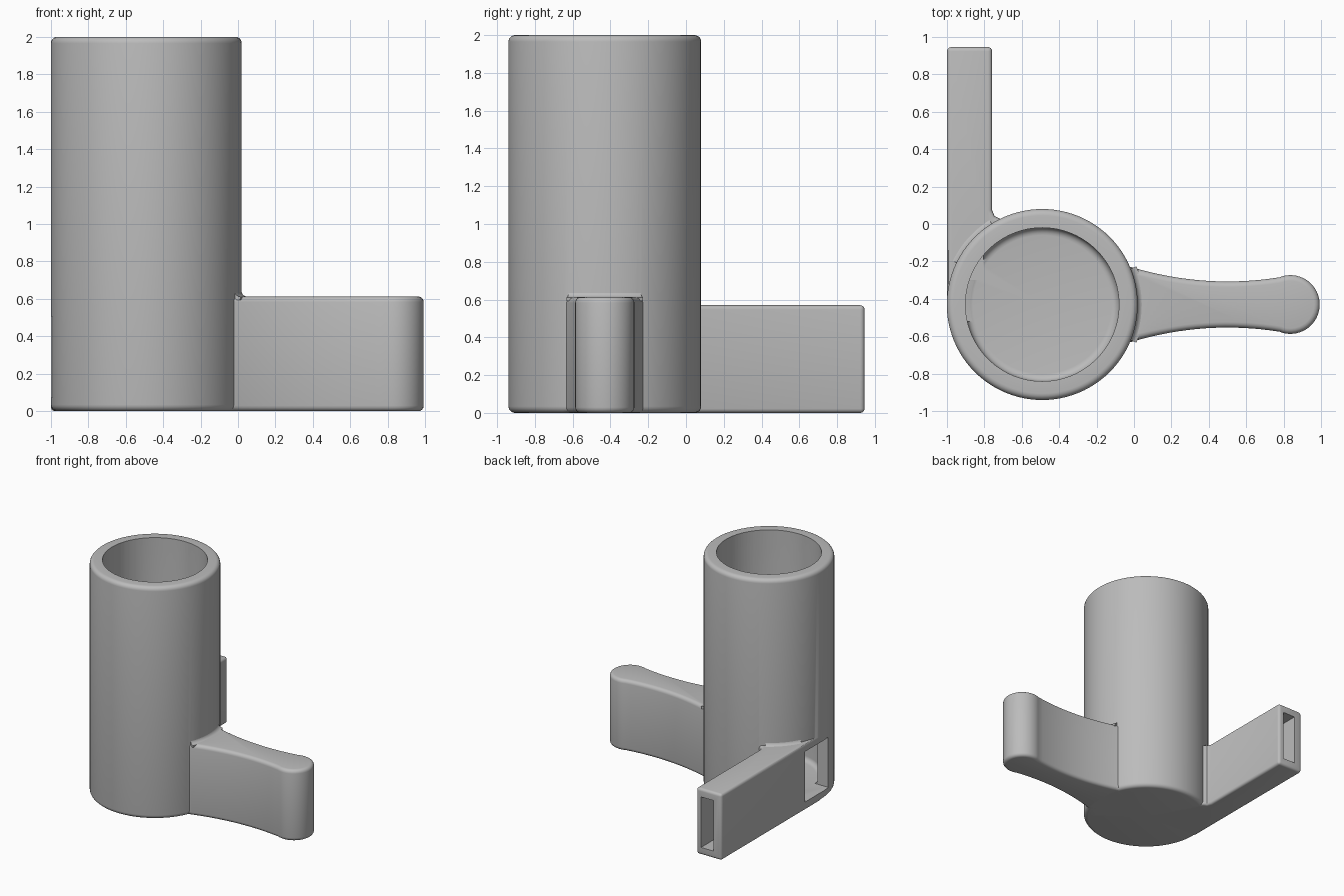
import bpy, bmesh, math
from mathutils import Matrix, Vector

cube = bpy.data.objects.get("Cube")
if cube:
    bpy.data.objects.remove(cube, do_unlink=True)

grey = bpy.data.materials.new("plain grey")
grey.use_nodes = True
grey.diffuse_color = (0.5, 0.5, 0.5, 1)
grey.node_tree.nodes["Principled BSDF"].inputs["Base Color"].default_value = (0.5, 0.5, 0.5, 1)

CX, CY, R, BORE = -0.49, -0.43, 0.51, 0.41


def finish(name, bm):
    bmesh.ops.remove_doubles(bm, verts=bm.verts, dist=1e-5)
    bmesh.ops.recalc_face_normals(bm, faces=bm.faces)
    mesh = bpy.data.meshes.new(name)
    bm.to_mesh(mesh)
    bm.free()
    mesh.materials.append(grey)
    ob = bpy.data.objects.new(name, mesh)
    bpy.context.collection.objects.link(ob)
    return ob


def lathe(name, profile, steps=96, start=0, sweep=360):
    """Turn a (radius, height) profile round the barrel axis."""
    bm = bmesh.new()
    turn = Matrix.Rotation(math.radians(start), 3, 'Z')
    axis = Vector((CX, CY, 0))
    vs = [bm.verts.new(axis + turn @ Vector((r, 0, z))) for r, z in profile]
    closed = sweep < 360
    geom = vs + [bm.edges.new(p) for p in zip(vs, vs[1:])]
    if closed:
        geom += [bm.edges.new((vs[-1], vs[0])), bm.faces.new(vs)]
    bmesh.ops.spin(bm, geom=geom, cent=axis, axis=(0, 0, 1),
                   angle=math.radians(sweep), steps=steps)
    return finish(name, bm)


def extrude(name, outline, z0, z1, round_edges=0):
    """Raise an outline and round its sharp edges."""
    bm = bmesh.new()
    base = bm.faces.new([bm.verts.new((x, y, z0)) for x, y in outline])
    top = bmesh.ops.extrude_face_region(bm, geom=[base])["geom"]
    bmesh.ops.translate(bm, vec=(0, 0, z1 - z0),
                        verts=[g for g in top if isinstance(g, bmesh.types.BMVert)])
    bmesh.ops.recalc_face_normals(bm, faces=bm.faces)
    if round_edges:
        sharp = [e for e in bm.edges if e.calc_face_angle(0) > math.radians(50)]
        bmesh.ops.bevel(bm, geom=sharp, offset=round_edges, segments=4,
                        profile=0.5, affect='EDGES', clamp_overlap=True)
    return finish(name, bm)


def box(name, x0, x1, y0, y1, z0, z1):
    return extrude(name, [(x0, y0), (x1, y0), (x1, y1), (x0, y1)], z0, z1)


def quarter(cx, cz, r, a0, a1, n=5):
    return [(cx + r * math.cos(math.radians(a0 + (a1 - a0) * i / n)),
             cz + r * math.sin(math.radians(a0 + (a1 - a0) * i / n))) for i in range(n + 1)]


def combine(target, other, operation):
    other.hide_render = True
    mod = target.modifiers.new(operation, 'BOOLEAN')
    mod.operation, mod.object, mod.solver = operation, other, 'EXACT'
    bpy.context.view_layer.objects.active = target
    bpy.ops.object.modifier_apply(modifier=mod.name)
    bpy.data.objects.remove(other, do_unlink=True)


def smooth(ob):
    bpy.ops.object.select_all(action='DESELECT')
    ob.select_set(True)
    bpy.context.view_layer.objects.active = ob
    bpy.ops.object.shade_smooth_by_angle(angle=math.radians(35))


# Barrel with rounded rims
e = 0.035
barrel = lathe("barrel", [(0, 0)] + quarter(R - e, e, e, -90, 0)
               + quarter(R - e, 2 - e, e, 0, 90) + [(0, 2)])

# Mouthpiece, tangent to the barrel, with a filleted inner corner
mouthpiece = extrude("mouthpiece", [
    (-0.999, -0.42), (-0.7, -0.42), (-0.7, 0.02), (-0.72, 0.03), (-0.745, 0.042),
    (-0.758, 0.075), (-0.758, 0.945), (-0.999, 0.945)], 0, 0.57, 0.03)
combine(barrel, mouthpiece, 'UNION')

# Waisted handle with a round end
side = [(-0.2 + 0.98 * i / 20) for i in range(21)]
width = [0.123 + 0.29 * (x - 0.5) ** 2 for x in side]
outline = [(x, CY - w) for x, w in zip(side, width)]
outline += quarter(0.835, CY, 0.157, -105, 105, 24)
outline += [(x, CY + w) for x, w in reversed(list(zip(side, width)))]
combine(barrel, extrude("handle", outline, 0, 0.613, 0.03), 'UNION')

# Bore, air channel and sound window
combine(barrel, lathe("bore_cutter", [(0, 0.07)] + quarter(BORE - 0.04, 0.11, 0.04, -90, 0)
                      + [(BORE, 2.1), (0, 2.1)]), 'DIFFERENCE')
combine(barrel, box("channel_cutter", -0.925, -0.805, -0.3, 1.1, 0.065, 0.5), 'DIFFERENCE')
combine(barrel, box("window_cutter", -1.1, -0.75, -0.52, -0.19, 0.073, 0.507), 'DIFFERENCE')
smooth(barrel)

# Concave fillets where the arms meet the barrel
for name, z, start, sweep in (("handle_fillet", 0.613, -22, 44),
                              ("mouthpiece_fillet", 0.57, 122, 32)):
    curve = quarter(R + 0.033, z + 0.033, 0.035, 270, 180)
    smooth(lathe(name, [(R - 0.02, z - 0.02), (R + 0.03, z - 0.02)] + curve
                 + [(R - 0.02, z + 0.033)], 16, start, sweep))
